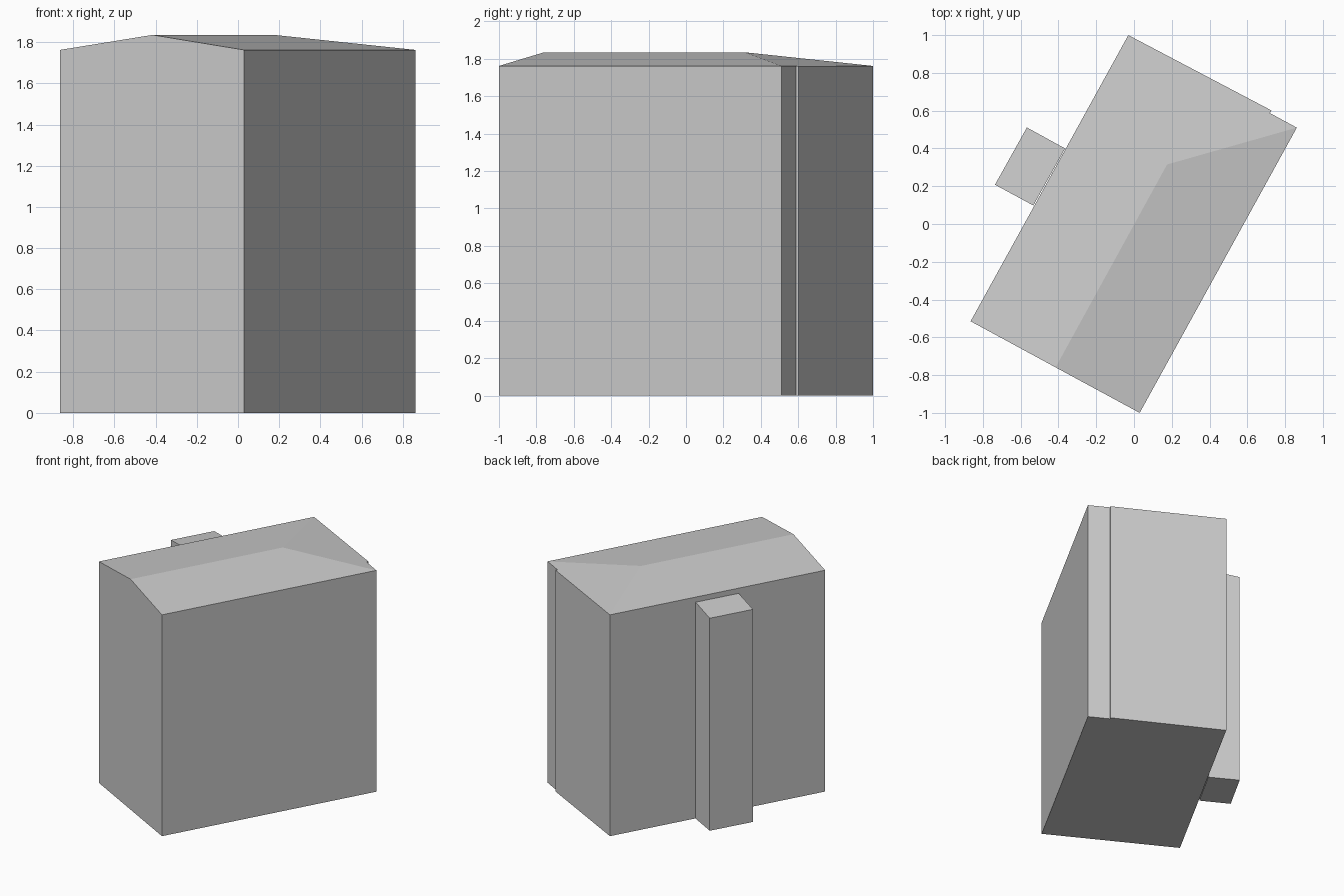
import bpy
import bmesh

cube = bpy.data.objects.get("Cube")
if cube:
    bpy.data.objects.remove(cube, do_unlink=True)

grey = bpy.data.materials.new("plain grey")
grey.use_nodes = True
colour = (0.6, 0.6, 0.6, 1)
grey.diffuse_color = colour
grey.node_tree.nodes["Principled BSDF"].inputs["Base Color"].default_value = colour


def make_block(name, outline, heights, ridge=(), roof=None, gables=None):
    """Walls over a counter-clockwise outline, closed by a floor and roof faces.

    Roof faces index the eave points first, then the ridge points.
    gables maps a wall number to the ridge point that breaks its top edge.
    """
    bm = bmesh.new()
    base = [bm.verts.new((x, y, 0)) for x, y in outline]
    top = [bm.verts.new((x, y, h)) for (x, y), h in zip(outline, heights)]
    top += [bm.verts.new(p) for p in ridge]
    n = len(base)
    bm.faces.new(base[::-1])
    for i in range(n):
        j = (i + 1) % n
        wall = [base[i], base[j], top[j]]
        if gables and i in gables:
            wall.append(top[gables[i]])
        bm.faces.new(wall + [top[i]])
    for face in roof or [range(n)]:
        bm.faces.new([top[k] for k in face])
    bmesh.ops.recalc_face_normals(bm, faces=bm.faces)
    mesh = bpy.data.meshes.new(name)
    bm.to_mesh(mesh)
    bm.free()
    mesh.materials.append(grey)
    obj = bpy.data.objects.new(name, mesh)
    bpy.context.collection.objects.link(obj)
    return obj


# Main building: gable at the front end, hip at the back, small step in the back wall
eave, peak = 1.762, 1.835
footprint = [(-0.865, -0.515), (0.03, -1.0), (0.862, 0.51),
             (0.72, 0.587), (0.728, 0.601), (-0.03, 1.0)]
make_block("main_building", footprint, [eave] * len(footprint),
           ridge=[(-0.415, -0.759, peak), (0.175, 0.315, peak)],
           roof=[(1, 2, 7, 6), (2, 3, 4, 5, 7), (5, 0, 6, 7)],
           gables={0: 6})

# Side annex with a lean-to roof falling away from the wall
inner, outer = 1.723, 1.692
make_block("side_annex",
           [(-0.533, 0.098), (-0.365, 0.4), (-0.567, 0.511), (-0.736, 0.208)],
           [inner, inner, outer, outer])
